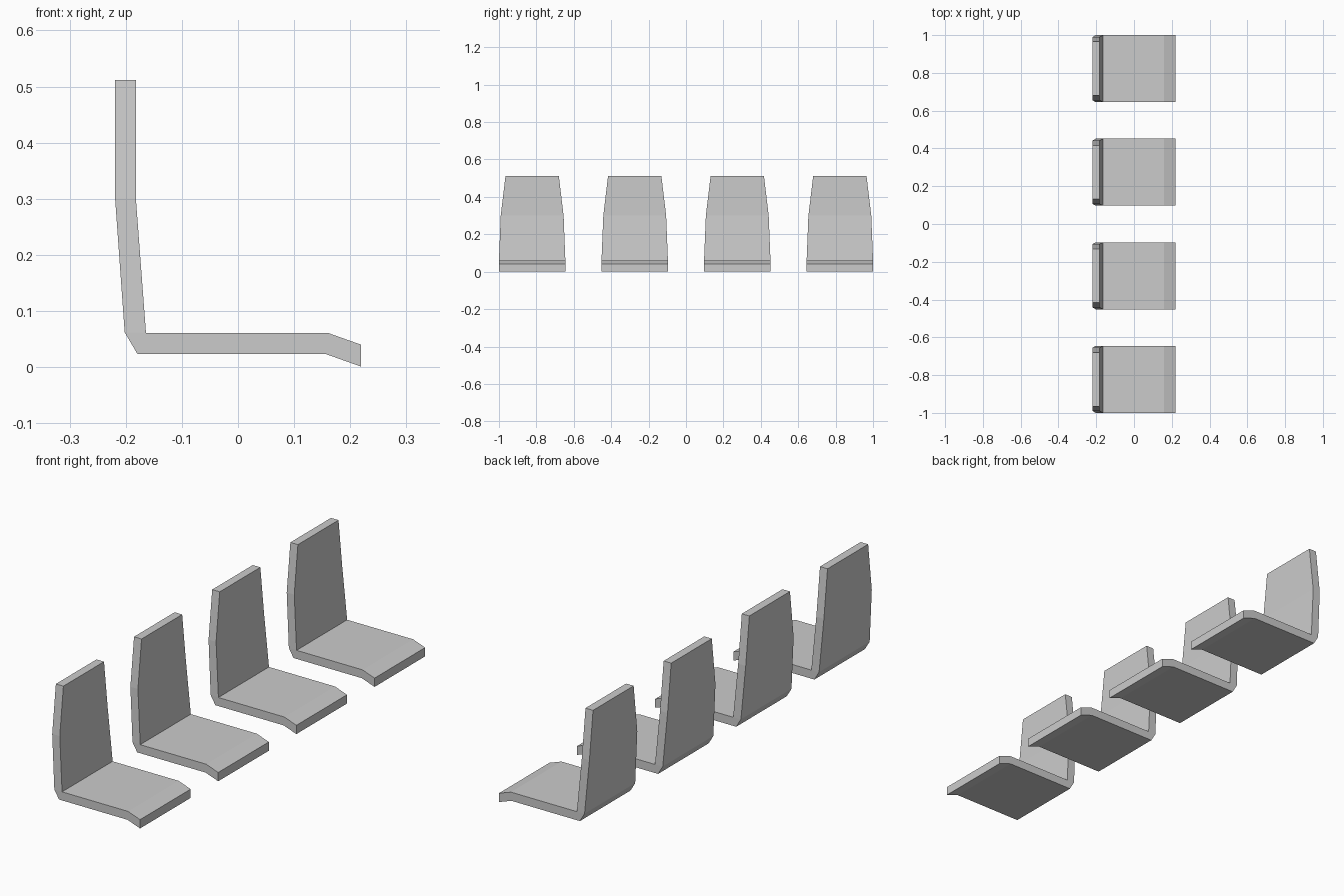
import bpy
import bmesh

if "Cube" in bpy.data.objects:
    bpy.data.objects.remove(bpy.data.objects["Cube"])

# Seat shell stations, front lip to backrest top:
# (upper/inner x, z), (lower/outer x, z), half width
STATIONS = [
    ((0.219, 0.040), (0.219, 0.001), 0.1775),
    ((0.160, 0.061), (0.157, 0.023), 0.1775),
    ((-0.164, 0.061), (-0.179, 0.023), 0.1775),
    ((-0.164, 0.061), (-0.202, 0.062), 0.1775),
    ((-0.182, 0.300), (-0.219, 0.300), 0.1680),
    ((-0.182, 0.512), (-0.219, 0.512), 0.1425),
]


def seat_mesh():
    bm = bmesh.new()
    rings = []
    for (xi, zi), (xo, zo), h in STATIONS:
        ring = [(xi, -h, zi), (xi, h, zi), (xo, h, zo), (xo, -h, zo)]
        rings.append([bm.verts.new(p) for p in ring])
    # Share the inner corner line, so the bend becomes a wedge
    rings[3][:2], spare = rings[2][:2], rings[3][:2]
    for v in spare:
        bm.verts.remove(v)
    # Skin between stations
    for a, b in zip(rings, rings[1:]):
        for i in range(4):
            j = (i + 1) % 4
            corners = list(dict.fromkeys([a[i], a[j], b[j], b[i]]))
            if len(corners) > 2:
                bm.faces.new(corners)
    # End caps
    bm.faces.new(rings[0])
    bm.faces.new(rings[-1])
    bmesh.ops.recalc_face_normals(bm, faces=bm.faces)
    mesh = bpy.data.meshes.new("seat_shell")
    bm.to_mesh(mesh)
    bm.free()
    return mesh


# Row of four identical seats
shell = seat_mesh()
for n in range(4):
    seat = bpy.data.objects.new(f"seat_{n + 1}", shell)
    seat.location.y = (n - 1.5) * 0.8225 / 1.5
    bpy.context.collection.objects.link(seat)
